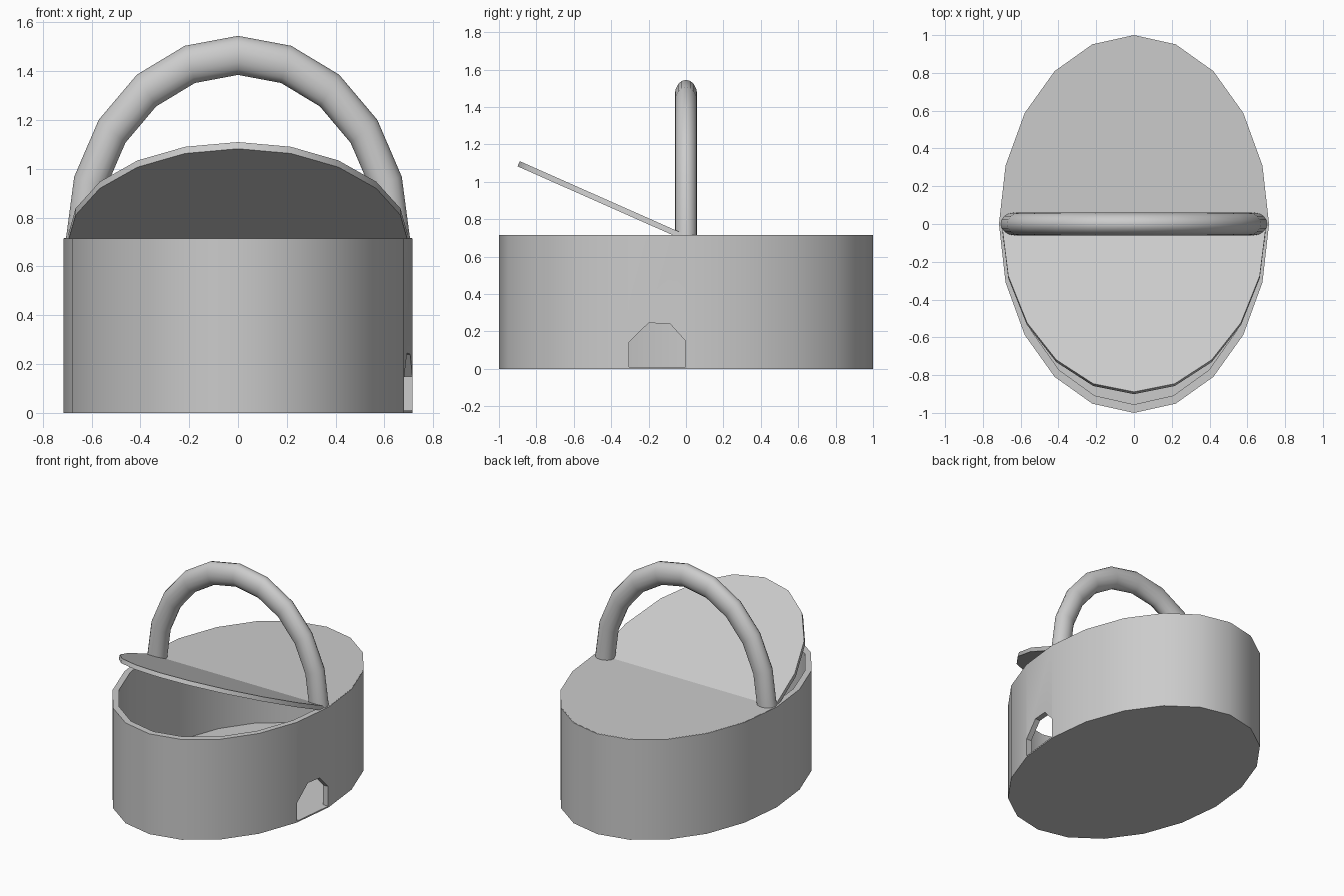
import bpy, bmesh, math
from mathutils import Matrix

if "Cube" in bpy.data.objects:
    bpy.data.objects.remove(bpy.data.objects["Cube"])

SIDES = 20
RX, RY, TOP = 0.715, 1.0, 0.715


def oval(rx, ry, start=0, count=SIDES):
    step = 2 * math.pi / SIDES
    return [(rx * math.cos((start + i) * step), ry * math.sin((start + i) * step))
            for i in range(count)]


def finish(name, bm, angle=30):
    bmesh.ops.recalc_face_normals(bm, faces=bm.faces)
    mesh = bpy.data.meshes.new(name)
    bm.to_mesh(mesh)
    bm.free()
    ob = bpy.data.objects.new(name, mesh)
    bpy.context.collection.objects.link(ob)
    bpy.ops.object.select_all(action='DESELECT')
    ob.select_set(True)
    bpy.context.view_layer.objects.active = ob
    if angle:
        bpy.ops.object.shade_smooth_by_angle(angle=math.radians(angle))
    return ob


def slab(name, points, z0, z1, matrix=Matrix(), angle=30):
    bm = bmesh.new()
    low = [bm.verts.new((x, y, z0)) for x, y in points]
    high = [bm.verts.new((x, y, z1)) for x, y in points]
    bm.faces.new(low)
    bm.faces.new(high)
    n = len(points)
    for i in range(n):
        j = (i + 1) % n
        bm.faces.new((low[i], low[j], high[j], high[i]))
    bm.transform(matrix)
    return finish(name, bm, angle)


# Floor
slab("floor", oval(RX, RY), 0, 0.01)

# Arched doorway cutter: local x -> y, local y -> z, local z -> x
axes = Matrix(((0, 0, 1, 0), (1, 0, 0, 0), (0, 1, 0, 0), (0, 0, 0, 1)))
arch = [(-0.306, -0.1), (-0.306, 0.14), (-0.2, 0.245), (-0.085, 0.24),
        (-0.004, 0.15), (-0.004, -0.1)]
cutter = slab("doorway_cutter", arch, 0.5, 0.9, axes, 0)
cutter.hide_render = True

# Hollow oval wall
bm = bmesh.new()
rings = [[bm.verts.new((x, y, z)) for x, y in oval(rx, ry)]
         for rx, ry, z in ((RX, RY, 0.01), (RX, RY, TOP),
                           (RX - 0.04, RY - 0.045, TOP), (RX - 0.04, RY - 0.045, 0.01))]
for k in range(4):
    a, b = rings[k], rings[(k + 1) % 4]
    for i in range(SIDES):
        j = (i + 1) % SIDES
        bm.faces.new((a[i], a[j], b[j], b[i]))
wall = finish("basket_wall", bm)
mod = wall.modifiers.new("doorway", 'BOOLEAN')
mod.object = cutter
mod.operation = 'DIFFERENCE'
mod.solver = 'EXACT'
bpy.ops.object.modifier_move_to_index(modifier="doorway", index=0)
bpy.ops.object.modifier_apply(modifier="doorway")
bpy.data.objects.remove(cutter)

# Closed rear lid and raised front lid
slab("rear_lid", oval(RX - 0.003, RY - 0.004, 0, SIDES // 2 + 1), TOP - 0.028, TOP + 0.001)
hinge = Matrix.Translation((0, 0, TOP + 0.001)) @ Matrix.Rotation(math.radians(-23.9), 4, 'X')
slab("front_lid", oval(0.70, 0.972, SIDES // 2, SIDES // 2 + 1), -0.03, 0, hinge)

# Arched carrying handle
bm = bmesh.new()
TUBE = 16
hoops = []
for i in range(SIDES // 2 + 1):
    a = 2 * math.pi * i / SIDES
    hoop = []
    for k in range(TUBE):
        t = 2 * math.pi * k / TUBE
        r = 1 + 0.106 * math.cos(t)
        hoop.append(bm.verts.new((0.638 * r * math.cos(a), 0.06 * math.sin(t),
                                  TOP - 0.005 + 0.755 * r * math.sin(a))))
    hoops.append(hoop)
for a, b in zip(hoops, hoops[1:]):
    for k in range(TUBE):
        m = (k + 1) % TUBE
        bm.faces.new((a[k], a[m], b[m], b[k]))
bm.faces.new(hoops[0])
bm.faces.new(hoops[-1])
finish("handle", bm, 35)
